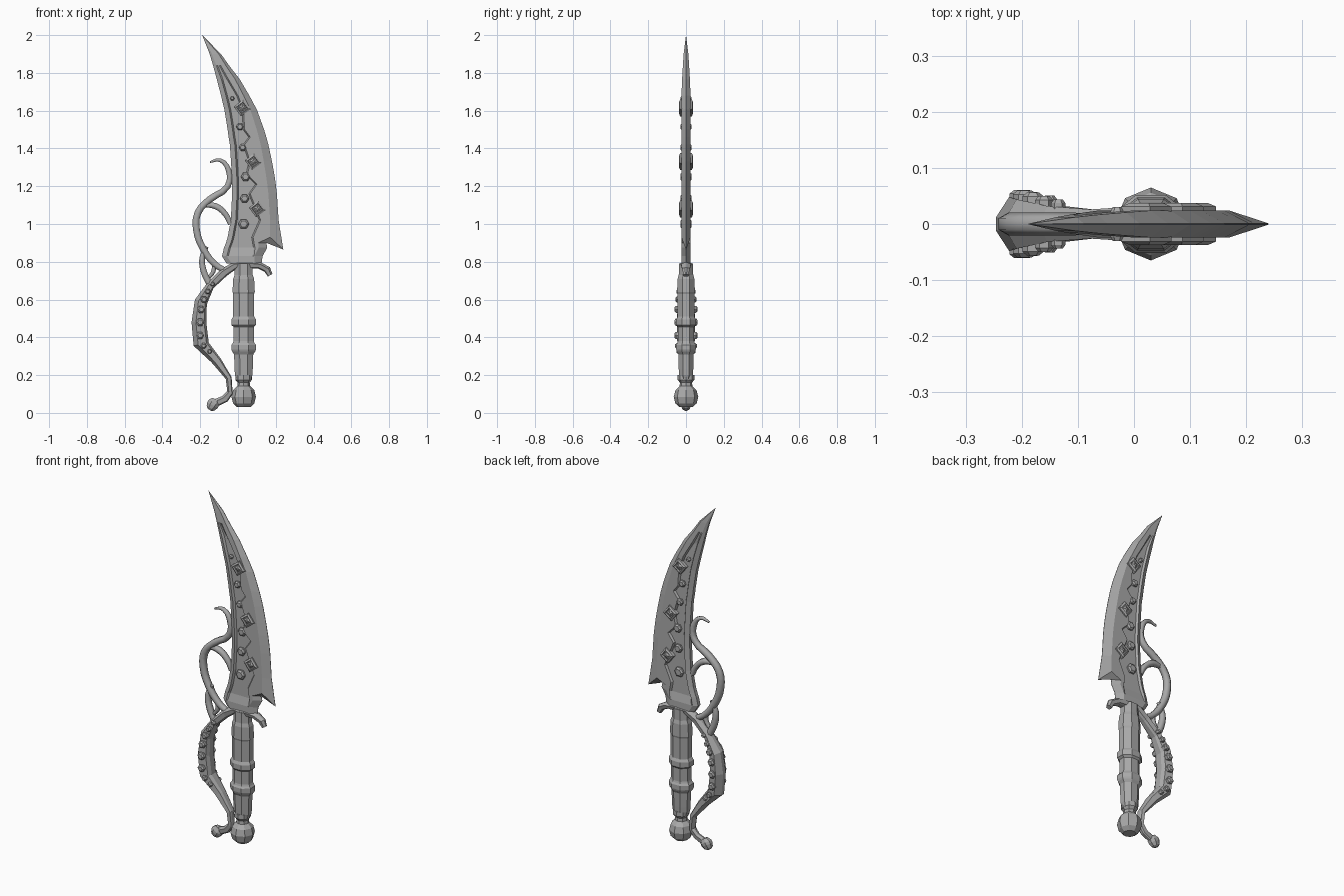
import bpy, bmesh
from math import cos, sin, pi, radians
from mathutils import Matrix, Vector

cube = bpy.data.objects.get("Cube")
if cube:
    bpy.data.objects.remove(cube, do_unlink=True)

steel = bpy.data.materials.new("grey steel")
steel.use_nodes = True
GREY = (0.4, 0.4, 0.4, 1)
steel.diffuse_color = GREY
steel.node_tree.nodes["Principled BSDF"].inputs["Base Color"].default_value = GREY


def finish(name, bm):
    """Turn a bmesh into a flat shaded steel object."""
    bmesh.ops.recalc_face_normals(bm, faces=bm.faces)
    mesh = bpy.data.meshes.new(name)
    bm.to_mesh(mesh)
    bm.free()
    mesh.materials.append(steel)
    obj = bpy.data.objects.new(name, mesh)
    bpy.context.collection.objects.link(obj)
    return obj


def loft(name, rings):
    """Skin a list of equally long closed rings and cap both ends."""
    bm = bmesh.new()
    loops = [[bm.verts.new(point) for point in ring] for ring in rings]
    count = len(loops[0])
    for lower, upper in zip(loops, loops[1:]):
        for i in range(count):
            j = (i + 1) % count
            bm.faces.new((lower[i], lower[j], upper[j], upper[i]))
    bm.faces.new(loops[0])
    bm.faces.new(loops[-1])
    return finish(name, bm)


def turned(name, profile, centre_x, sides, depth, phase):
    """Faceted turned part from (radius, height) pairs."""
    rings = []
    for radius, z in profile:
        angles = [2 * pi * (i + phase) / sides for i in range(sides)]
        rings.append([(centre_x + radius * cos(a), depth * radius * sin(a), z)
                      for a in angles])
    return loft(name, rings)


def gem(name, x, z, sides, turn, steps):
    """Stepped stud on both faces; steps are (radius, distance from middle)."""
    for side, label in ((-1, "front"), (1, "back")):
        rings = []
        for radius, y in steps:
            angles = [turn + 2 * pi * i / sides for i in range(sides)]
            rings.append([(x + radius * cos(a), side * y, z + radius * sin(a))
                          for a in angles])
        loft(name + "_" + label, rings)


def vine(name, points, thickness=0.019):
    """Tapering bent rod through (x, z, relative radius) points."""
    curve = bpy.data.curves.new(name, "CURVE")
    curve.dimensions = "3D"
    curve.bevel_depth = thickness
    curve.bevel_resolution = 1
    curve.resolution_u = 3
    curve.use_fill_caps = True
    spline = curve.splines.new("BEZIER")
    spline.bezier_points.add(len(points) - 1)
    for knot, (x, z, radius) in zip(spline.bezier_points, points):
        knot.co = (x, 0, z)
        knot.radius = radius
        knot.handle_left_type = knot.handle_right_type = "AUTO"
    curve.materials.append(steel)
    obj = bpy.data.objects.new(name, curve)
    bpy.context.collection.objects.link(obj)


# Blade: height, spine x, right end of the sunken panel, cutting edge x
blade_rows = [
    (1.9, -.15, -.12, -.09), (1.84, -.132, -.092, -.048),
    (1.765, -.112, -.05, .01), (1.68, -.09, 0, .06),
    (1.605, -.072, .03, .1), (1.5, -.055, .035, .138),
    (1.46, -.05, .065, .15), (1.42, -.043, .035, .161),
    (1.33, -.037, .065, .18), (1.26, -.033, .05, .193),
    (1.21, -.031, .1, .2), (1.16, -.031, .065, .206),
    (1.02, -.038, .12, .215), (.93, -.055, .08, .24),
    (.9, -.064, .085, .15), (.875, -.074, .09, .155),
    (.83, -.085, .085, .13), (.79, -.06, .075, .125),
]
rings = [[(-.19, 0, 2)] * 14]
for z, spine, panel, edge in blade_rows:
    thick = .024 * min(1, (2 - z) / .3) ** .6
    width = edge - spine
    sunken = .83 < z < 1.84
    floor = thick - .011 if sunken else thick
    bevel = edge - min(.045, .2 * width)
    rim = spine + min(.026, .2 * width)
    panel = max(panel, rim + .015)
    lip = min(.008, (panel - rim) / 3)
    tooth = z - .065 if z == .93 else z
    columns = [(spine, thick * .45, z), (rim, thick, z), (rim + lip, floor, z),
               (panel - lip, floor, z), (panel, thick, z),
               (min(bevel, .17), thick, z), (edge, .001, tooth)]
    rings.append([(x, -y, h) for x, y, h in columns]
                 + [(x, y, h) for x, y, h in reversed(columns)])
loft("blade", rings)

# Blade studs and square gems
for x, z, r in [(-.03, 1.665, .012), (.01, 1.515, .02), (.025, 1.405, .02),
                (.04, 1.25, .025), (.035, 1.135, .025), (.03, 1, .029)]:
    gem("blade_stud", x, z, 6, 0, [(r, 0), (r, .022), (r * .65, .03)])
for x, z in [(.022, 1.615), (.08, 1.33), (.102, 1.08)]:
    gem("square_gem", x, z, 4, radians(-8),
        [(.045, 0), (.045, .031), (.031, .037), (.027, .03), (.02, .03),
         (.008, .036)])

# Grip with raised bands, then the pommel
turned("grip", [(.04, .17), (.05, .2), (.052, .23), (.055, .31), (.066, .325),
                (.07, .335), (.07, .36), (.062, .37), (.058, .38), (.058, .455),
                (.07, .465), (.07, .495), (.06, .51), (.06, .63), (.064, .64),
                (.06, .71), (.052, .73), (.05, .79)], .03, 8, .8, .5)
turned("pommel", [(.035, .03), (.056, .05), (.065, .085), (.056, .12),
                  (.034, .142), (.032, .16), (.044, .175), (.044, .2)],
       .03, 8, 1, 0)

# Crossbar flowing into the knuckle guard: outer x, z, inner x, z, half depth
guard_rows = [
    (.182, .735, .158, .722, .014), (.17, .77, .14, .748, .02),
    (.125, .795, .105, .765, .026), (.06, .803, .055, .766, .03),
    (-.02, .8, -.008, .763, .03), (-.085, .765, -.06, .725, .026),
    (-.165, .685, -.13, .66, .032), (-.228, .6, -.165, .575, .044),
    (-.246, .48, -.168, .48, .048), (-.235, .355, -.155, .372, .046),
    (-.14, .267, -.09, .285, .032), (-.065, .18, -.034, .19, .024),
    (-.057, .115, -.028, .1, .02), (-.085, .088, -.055, .06, .017),
    (-.135, .068, -.115, .03, .015),
]
rings = []
for ox, oz, ix, iz, depth in guard_rows:
    outer, inner = Vector((ox, 0, oz)), Vector((ix, 0, iz))
    side = Vector((0, depth, 0))
    shoulder, heel = outer.lerp(inner, .3), outer.lerp(inner, .85)
    rings.append([outer - side * .25, shoulder - side, heel - side * .8,
                  inner - side * .4, inner + side * .4, heel + side * .8,
                  shoulder + side, outer + side * .25])
loft("knuckle_guard", rings)

# Knob at the foot of the guard
knob = turned("guard_knob", [(.012, -.034), (.026, -.024), (.034, -.005),
                             (.034, .01), (.02, .03)], 0, 8, .8, .5)
knob.data.transform(Matrix.Translation((-.133, 0, .045))
                    @ Matrix.Rotation(radians(30), 4, "Y"))

# Guard studs, in step with the depth of the guard
for x, z, r, y in [(-.135, .682, .013, .03), (-.16, .642, .016, .036),
                   (-.18, .6, .019, .042), (-.195, .548, .021, .046),
                   (-.2, .48, .022, .047), (-.2, .41, .021, .047),
                   (-.182, .355, .016, .043), (-.15, .325, .013, .037)]:
    gem("guard_stud", x, z, 6, 0, [(r, 0), (r, y + .007), (r * .6, y + .014)])

# Curling vines between the blade and the guard
vine("curling_vine", [(-.148, 1.328, .3), (-.095, 1.338, .6), (-.05, 1.285, .9),
                      (-.055, 1.2, 1), (-.15, 1.13, 1.1), (-.212, 1.06, 1.1),
                      (-.22, .97, 1.1), (-.185, .87, 1.1), (-.12, .785, 1),
                      (-.07, .755, .9)])
vine("inner_vine", [(-.19, 1.1, .7), (-.12, 1.095, 1), (-.065, 1.05, .9),
                    (-.04, 1, .8)])
vine("lower_vine", [(-.165, .88, .6), (-.19, .82, .9), (-.18, .745, 1),
                    (-.15, .68, 1)])
vine("short_vine", [(-.16, .71, .6), (-.13, .75, .9), (-.128, .8, .8)], .015)
